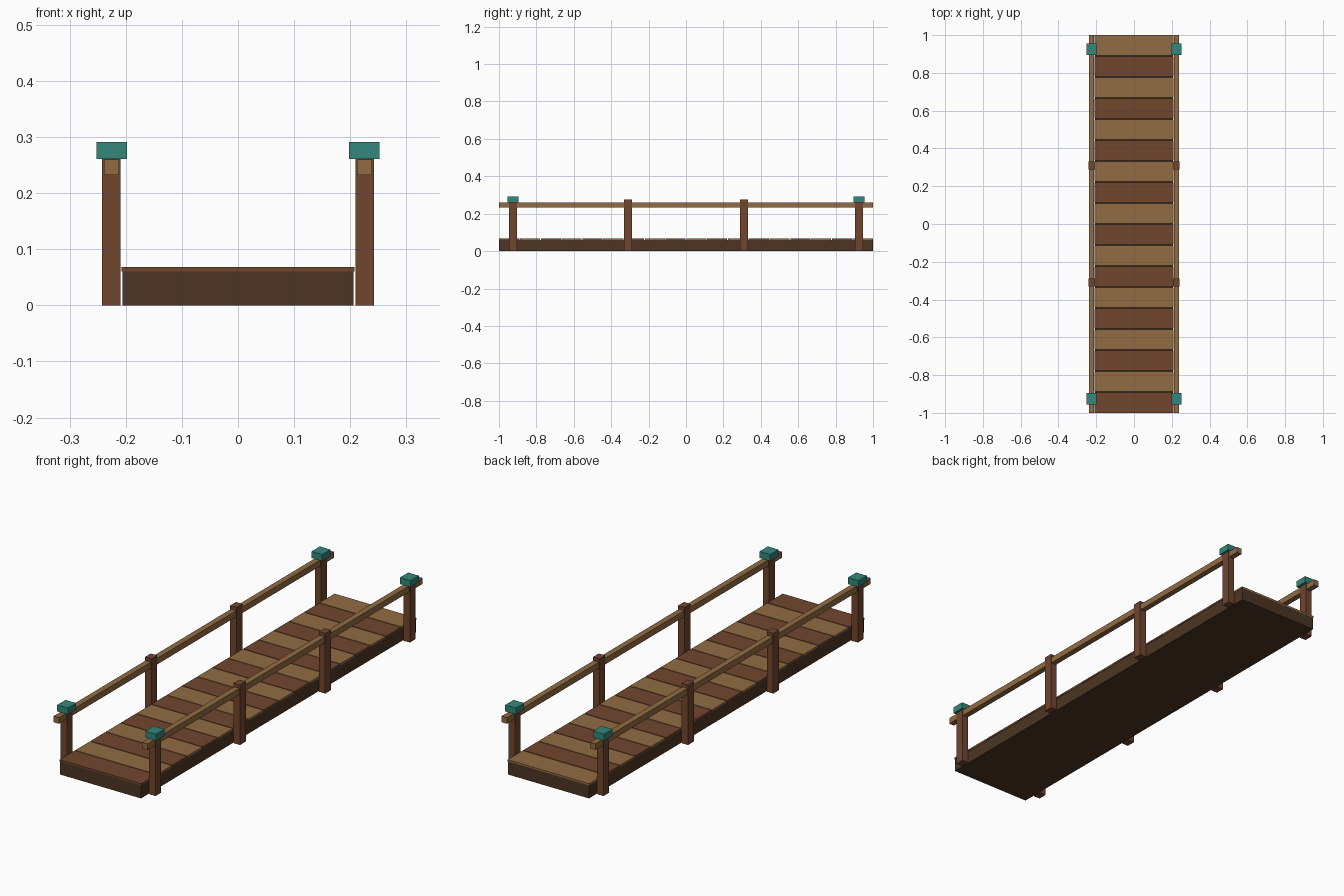
import bpy

if "Cube" in bpy.data.objects:
    bpy.data.objects.remove(bpy.data.objects["Cube"], do_unlink=True)


def material(name, rgb):
    mat = bpy.data.materials.new(name)
    mat.use_nodes = True
    color = (*rgb, 1)
    mat.diffuse_color = color
    mat.node_tree.nodes["Principled BSDF"].inputs["Base Color"].default_value = color
    return mat


DARK = material("dark brown wood", (0.165, 0.061, 0.027))
LIGHT = material("light tan wood", (0.285, 0.15, 0.054))
BEAM = material("deep brown beam", (0.072, 0.036, 0.017))
TEAL = material("teal paint", (0.033, 0.245, 0.205))


def box(name, x, y, z, mat):
    """Box from (min, max) pairs on each axis."""
    bpy.ops.mesh.primitive_cube_add(size=1, location=[sum(a) / 2 for a in (x, y, z)])
    ob = bpy.context.object
    ob.name = name
    ob.scale = [a[1] - a[0] for a in (x, y, z)]
    bpy.ops.object.transform_apply(location=False, rotation=False, scale=True)
    ob.data.materials.append(mat)
    return ob


# Solid base under the walkway
box("base", (-0.206, 0.206), (-1, 1), (0, 0.06), BEAM)

# Alternating deck planks with thin gaps
COUNT = 18
STEP = 2 / COUNT
GAP = 0.002
for i in range(COUNT):
    y0 = -1 + i * STEP
    start = y0 + (GAP if i else 0)
    end = y0 + STEP - (GAP if i < COUNT - 1 else 0)
    box(f"plank_{i + 1}", (-0.208, 0.208), (start, end), (0.06, 0.068),
        LIGHT if i % 2 else DARK)

# Railings on both sides
for side, s in (("left", 1), ("right", -1)):
    def across(inner, outer):
        return tuple(sorted((s * inner, s * outer)))

    box(f"{side}_rail", across(0.212, 0.239), (-1, 1), (0.232, 0.26), LIGHT)
    for i, y in enumerate((-0.925, -0.31, 0.31, 0.925)):
        is_end = i in (0, 3)
        box(f"{side}_post_{i + 1}", across(0.209, 0.242), (y - 0.021, y + 0.021),
            (0, 0.262 if is_end else 0.276), DARK)
        # Painted caps on the end posts
        if is_end:
            box(f"{side}_post_cap_{i + 1}", across(0.198, 0.252),
                (y - 0.03, y + 0.03), (0.261, 0.291), TEAL)
